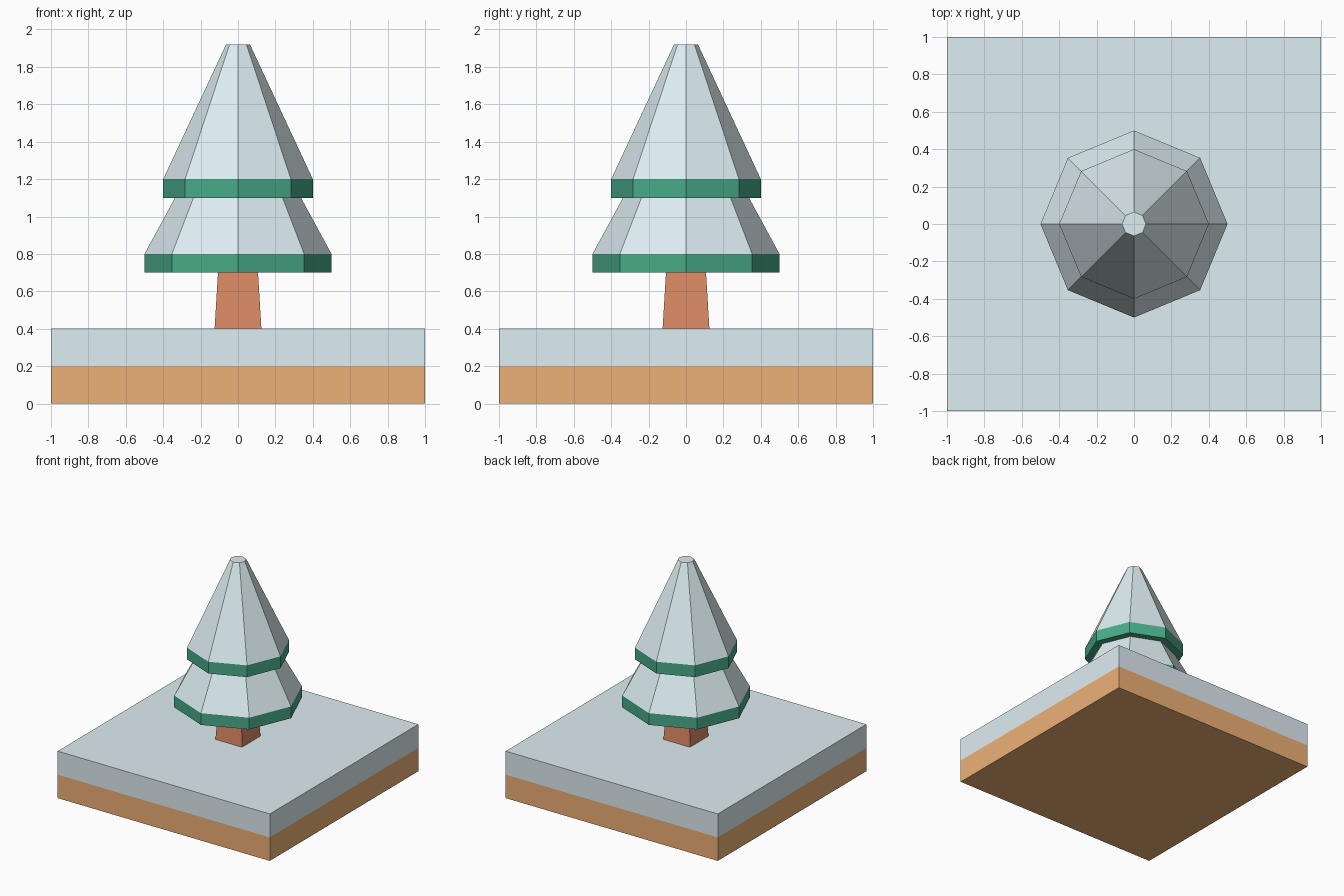
import bpy, bmesh, math

if "Cube" in bpy.data.objects:
    bpy.data.objects.remove(bpy.data.objects["Cube"])


def material(name, rgb):
    mat = bpy.data.materials.new(name)
    mat.diffuse_color = (*rgb, 1)
    mat.use_nodes = True
    mat.node_tree.nodes["Principled BSDF"].inputs["Base Color"].default_value = mat.diffuse_color
    return mat


SNOW = material("snow", (0.73, 0.85, 0.89))
DIRT = material("dirt", (0.85, 0.44, 0.18))
BARK = material("bark", (0.72, 0.26, 0.13))
LEAF = material("leaf", (0.065, 0.41, 0.25))


def frustum(name, mat, sides, r0, r1, z0, z1, bottom=True, top=True, turn=0.0):
    """Flat-sided prism or tapered prism; r is the corner radius."""
    bm = bmesh.new()
    rings = [[bm.verts.new((r * math.cos(turn + math.tau * i / sides),
                            r * math.sin(turn + math.tau * i / sides), z))
              for i in range(sides)] for r, z in ((r0, z0), (r1, z1))]
    low, high = rings
    for i in range(sides):
        j = (i + 1) % sides
        bm.faces.new((low[i], low[j], high[j], high[i]))
    if bottom:
        bm.faces.new(low[::-1])
    if top:
        bm.faces.new(high)
    mesh = bpy.data.meshes.new(name)
    bm.to_mesh(mesh)
    bm.free()
    mesh.materials.append(mat)
    obj = bpy.data.objects.new(name, mesh)
    bpy.context.collection.objects.link(obj)
    return obj


def square(name, mat, half0, half1, z0, z1, **caps):
    k = math.sqrt(2)
    return frustum(name, mat, 4, half0 * k, half1 * k, z0, z1, turn=math.pi / 4, **caps)


# Ground block: dirt with a snow layer on top
square("ground_dirt", DIRT, 1, 1, 0, 0.2, top=False)
square("ground_snow", SNOW, 1, 1, 0.2, 0.4, bottom=False)

# Square tapered trunk
square("trunk", BARK, 0.125, 0.107, 0.4, 0.7, bottom=False, top=False)

# Foliage tiers: green rim with a snowy octagonal cone above
for tier, r, z, r_top, z_top in (("lower", 0.5, 0.7, 0.337, 1.1),
                                 ("upper", 0.4, 1.1, 0.064, 1.92)):
    frustum(tier + "_branch_rim", LEAF, 8, r, r, z, z + 0.1, top=False)
    frustum(tier + "_snow_cone", SNOW, 8, r, r_top, z + 0.1, z_top,
            bottom=False, top=(tier == "upper"))
